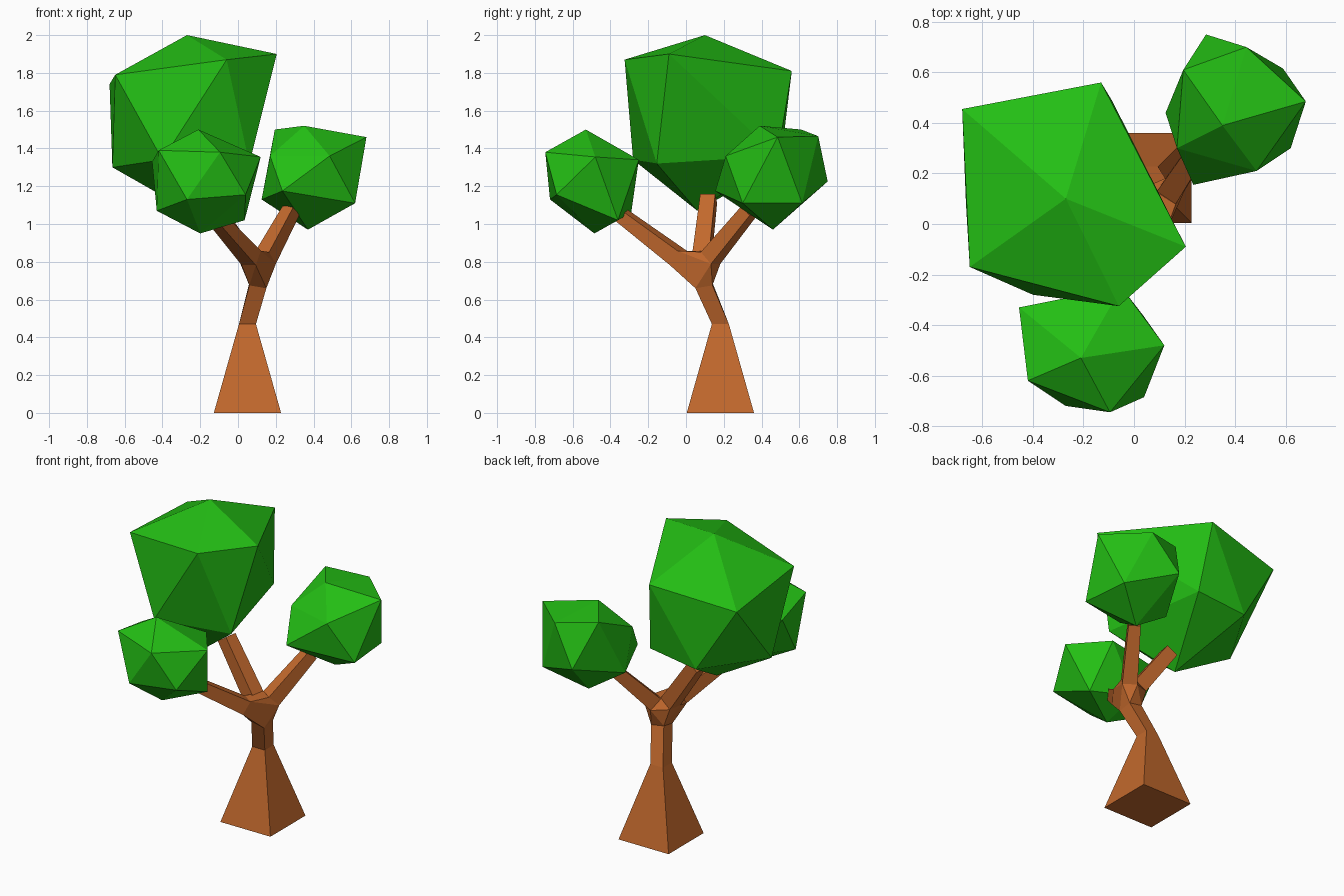
import bpy, bmesh
from mathutils import Vector


def material(name, color):
    m = bpy.data.materials.new(name)
    m.diffuse_color = (*color, 1)
    return m


BARK = material("bark", (0.54, 0.14, 0.026))
LEAF = material("leaf", (0.017, 0.515, 0.007))


def finish(bm, name, mat):
    bmesh.ops.recalc_face_normals(bm, faces=bm.faces)
    me = bpy.data.meshes.new(name)
    bm.to_mesh(me)
    bm.free()
    me.materials.append(mat)
    ob = bpy.data.objects.new(name, me)
    bpy.context.collection.objects.link(ob)


def hull(name, points, mat):
    bm = bmesh.new()
    vs = [bm.verts.new(p) for p in points]
    bmesh.ops.convex_hull(bm, input=vs)
    finish(bm, name, mat)


def loft(name, rings, mat, cap):
    # square rings joined by quads, with one ring capped
    bm = bmesh.new()
    loops = [[bm.verts.new(p) for p in r] for r in rings]
    for a, b in zip(loops, loops[1:]):
        for i in range(4):
            j = (i + 1) % 4
            bm.faces.new((a[i], a[j], b[j], b[i]))
    bm.faces.new(loops[cap])
    finish(bm, name, mat)


def square(center, half, normal=(0, 0, 1)):
    q = Vector(normal).to_track_quat('Z', 'Y')
    return [Vector(center) + q @ Vector((x * half, y * half, 0))
            for x, y in ((-1, -1), (1, -1), (1, 1), (-1, 1))]


# Trunk: flared base, narrow bent neck
neck = square((0.105, 0.095, 0.675), 0.045)
for p in neck:
    p.z += 0.17 * ((p.y - 0.095) - (p.x - 0.105))
loft("trunk", [square((0.05, 0.182, 0), 0.178),
               square((0.05, 0.182, 0.47), 0.045), neck], BARK, 0)

# Branches: tapered square limbs spreading from the fork
fork = list(neck)
for name, start, end, r0, r1 in (
        ("front_branch", (0.07, -0.04, 0.82), (-0.13, -0.34, 1.045), 0.045, 0.034),
        ("right_branch", (0.145, 0.13, 0.82), (0.28, 0.335, 1.07), 0.045, 0.036),
        ("main_branch", (0.05, 0.085, 0.83), (-0.165, 0.12, 1.135), 0.045, 0.04)):
    d = Vector(end) - Vector(start)
    base = square(start, r0, d)
    fork += base
    loft(name, [base, square(end, r1, d)], BARK, 1)
hull("fork", fork, BARK)

# Foliage: irregular twelve-cornered clumps (top, upper ring, lower ring, bottom)
hull("main_foliage", [
    (-0.27, 0.10, 2.0),
    (-0.68, 0.455, 1.74), (-0.13, 0.56, 1.81), (0.205, -0.09, 1.90),
    (-0.06, -0.325, 1.87), (-0.65, -0.17, 1.79),
    (-0.40, -0.28, 1.34), (0.06, -0.155, 1.32), (-0.085, 0.485, 1.36),
    (-0.42, 0.50, 1.32), (-0.665, 0.08, 1.30),
    (-0.26, 0.06, 1.07)], LEAF)
hull("front_foliage", [
    (-0.21, -0.53, 1.50),
    (-0.455, -0.33, 1.33), (-0.42, -0.62, 1.39), (-0.095, -0.745, 1.38),
    (0.12, -0.48, 1.355), (-0.05, -0.25, 1.34),
    (-0.27, -0.72, 1.13), (0.04, -0.685, 1.155), (0.035, -0.36, 1.02),
    (-0.25, -0.29, 1.06), (-0.43, -0.50, 1.07),
    (-0.20, -0.485, 0.95)], LEAF)
hull("right_foliage", [
    (0.35, 0.39, 1.52),
    (0.195, 0.61, 1.50), (0.445, 0.70, 1.465), (0.68, 0.485, 1.46),
    (0.485, 0.21, 1.36), (0.17, 0.30, 1.36),
    (0.125, 0.44, 1.13), (0.285, 0.75, 1.225), (0.59, 0.615, 1.11),
    (0.62, 0.30, 1.11), (0.235, 0.155, 1.175),
    (0.37, 0.46, 0.97)], LEAF)
